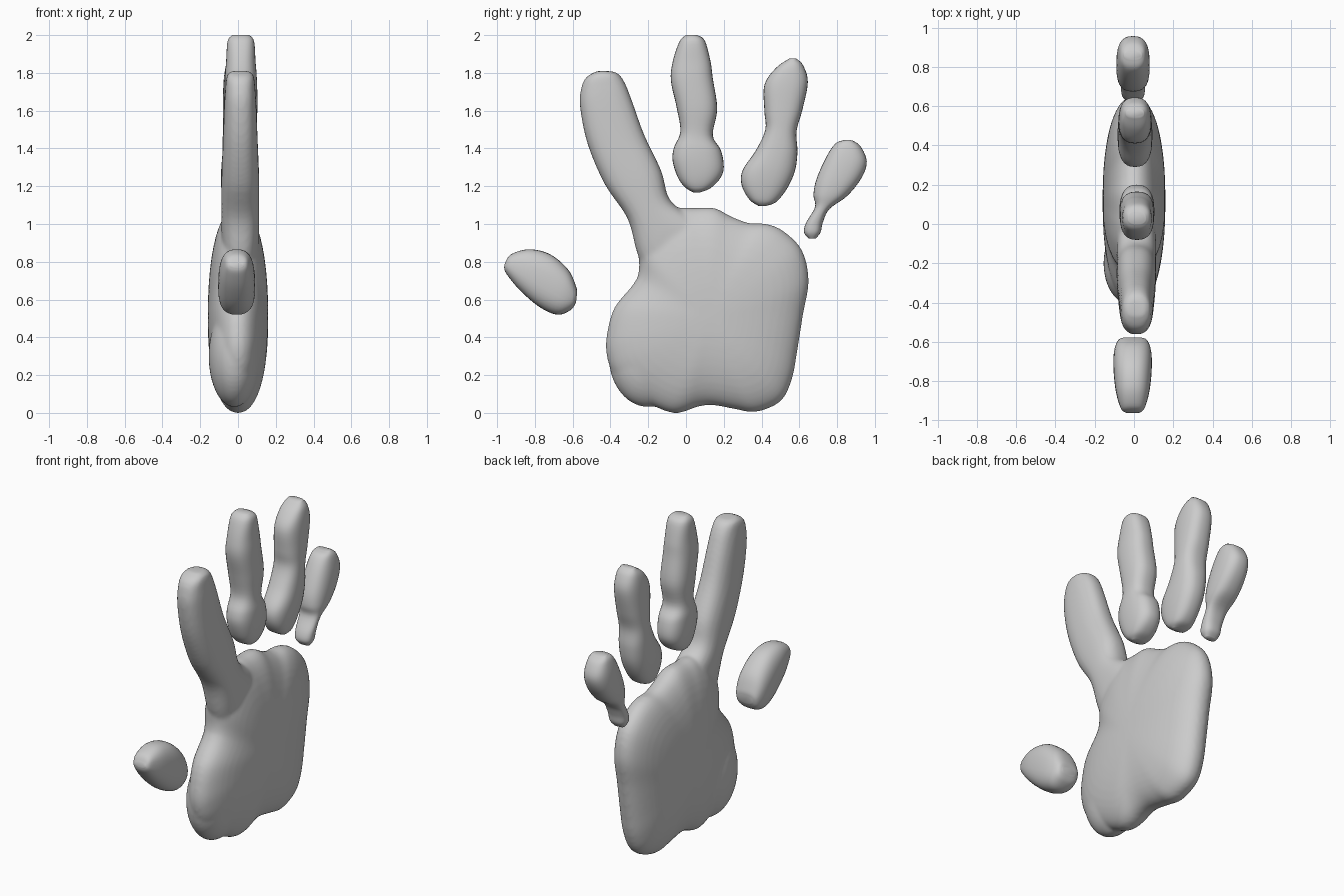
import bpy, bmesh, math
from mathutils import Vector

if "Cube" in bpy.data.objects:
    bpy.data.objects.remove(bpy.data.objects["Cube"])


def catmull(points, steps, closed=False):
    """Smooth a list of tuples of any dimension."""
    n, out = len(points), []
    for i in range(n if closed else n - 1):
        if closed:
            p = [points[(i + k) % n] for k in (-1, 0, 1, 2)]
        else:
            p = [points[min(max(i + k, 0), n - 1)] for k in (-1, 0, 1, 2)]
        for s in range(steps):
            t = s / steps
            out.append(tuple(
                0.5 * (2 * b + (c - a) * t + (2 * a - 5 * b + 4 * c - d) * t * t
                       + (3 * b - a - 3 * c + d) * t ** 3)
                for a, b, c, d in zip(*p)))
    if not closed:
        out.append(points[-1])
    return out


def spow(v, e):
    return math.copysign(abs(v) ** e, v)


def add_loft(bm, rings):
    """Skin a stack of equal rings and close both ends."""
    loops = [[bm.verts.new(p) for p in r] for r in rings]
    n = len(loops[0])
    for a, b in zip(loops, loops[1:]):
        for i in range(n):
            j = (i + 1) % n
            bm.faces.new((a[i], a[j], b[j], b[i]))
    for end in (loops[0], loops[-1]):
        bm.faces.new(end)


def add_finger(bm, sections, x0=0.0, sides=32, power=2.5):
    """Sections: (left y, left z, right y, right z, half thickness)."""
    rings = []
    for yl, zl, yr, zr, t in catmull(sections, 5):
        mid = Vector((x0, (yl + yr) / 2, (zl + zr) / 2))
        half = Vector((0, (yr - yl) / 2, (zr - zl) / 2))
        ring = []
        for k in range(sides):
            a = 2 * math.pi * k / sides
            ring.append(mid + half * spow(math.cos(a), 2 / power)
                        + Vector((t * spow(math.sin(a), 2 / power), 0, 0)))
        rings.append(ring)
    add_loft(bm, rings)


def add_pillow(bm, outline, centre, thick, x0=0.0, power=2.25, levels=24):
    """Inflate a closed y/z outline around its centre."""
    cy, cz = centre
    pts = catmull(outline, 5, closed=True)
    rings = []
    for k in range(levels + 1):
        a = math.radians(-89 + 178 * k / levels)
        s, x = math.cos(a) ** (2 / power), thick * spow(math.sin(a), 2 / power)
        rings.append([(x0 + x, cy + (y - cy) * s, cz + (z - cz) * s) for y, z in pts])
    add_loft(bm, rings)


def finish(bm, name):
    bmesh.ops.recalc_face_normals(bm, faces=bm.faces)
    mesh = bpy.data.meshes.new(name)
    bm.to_mesh(mesh)
    bm.free()
    for f in mesh.polygons:
        f.use_smooth = True
    obj = bpy.data.objects.new(name, mesh)
    bpy.context.collection.objects.link(obj)
    return obj


# Palm, heel mound and attached index finger, fused into one skin
palm = [(-.075, 0), (.07, .035), (.15, .04), (.26, .02), (.37, .005), (.5, .06),
        (.56, .175), (.59, .33), (.62, .52), (.65, .70), (.615, .86), (.52, .96),
        (.43, 1.0), (.335, 1.005), (.24, 1.04), (.15, 1.085), (.045, 1.085),
        (-.035, 1.085), (-.14, 1.04), (-.24, .9), (-.25, .75), (-.28, .68),
        (-.38, .555), (-.42, .41), (-.42, .305), (-.38, .2), (-.27, .095)]
mound = [(-.2 + .21 * math.cos(a * math.pi / 6), .3 + .27 * math.sin(a * math.pi / 6))
         for a in range(12)]
index = [(-.47, 1.81, -.42, 1.81, .045), (-.53, 1.775, -.365, 1.80, .07),
         (-.557, 1.71, -.325, 1.75, .078), (-.56, 1.61, -.285, 1.65, .085),
         (-.52, 1.42, -.22, 1.47, .092), (-.43, 1.21, -.13, 1.28, .1),
         (-.31, 1.03, -.08, 1.12, .1), (-.26, .85, .08, 1.0, .1),
         (-.2, .7, .15, .85, .09)]
bm = bmesh.new()
add_pillow(bm, palm, (.12, .5), .16)
add_pillow(bm, mound, (-.2, .3), .135, x0=-.02, power=2)
add_finger(bm, index, x0=.012)
hand = finish(bm, "palm_with_index_finger")
remesh = hand.modifiers.new("fuse", 'REMESH')
remesh.mode = 'VOXEL'
remesh.voxel_size = .013
remesh.use_smooth_shade = True
smooth = hand.modifiers.new("soften", 'SMOOTH')
smooth.factor = .5
smooth.iterations = 6

# Loose middle finger
middle = [(.0, 2.0, .06, 2.0, .045), (-.035, 1.965, .1, 1.97, .07),
          (-.07, 1.86, .13, 1.86, .078), (-.08, 1.76, .142, 1.77, .085),
          (-.05, 1.62, .165, 1.61, .088), (-.03, 1.49, .142, 1.47, .08),
          (-.065, 1.40, .185, 1.39, .088), (-.07, 1.33, .2, 1.30, .088),
          (-.04, 1.24, .18, 1.24, .08), (.0, 1.19, .13, 1.19, .065),
          (.04, 1.167, .075, 1.167, .04)]
# Loose ring finger
ring = [(.545, 1.875, .585, 1.875, .045), (.475, 1.825, .62, 1.84, .07),
        (.415, 1.735, .645, 1.75, .082), (.415, 1.60, .615, 1.60, .085),
        (.42, 1.50, .585, 1.49, .085), (.37, 1.39, .59, 1.38, .088),
        (.3, 1.285, .575, 1.275, .088), (.295, 1.205, .53, 1.18, .08),
        (.335, 1.13, .475, 1.115, .065), (.385, 1.095, .42, 1.095, .04)]
# Loose little finger
little = [(.84, 1.445, .88, 1.443, .045), (.79, 1.425, .925, 1.41, .065),
          (.74, 1.35, .957, 1.33, .08), (.69, 1.235, .93, 1.245, .085),
          (.675, 1.155, .855, 1.15, .08), (.683, 1.09, .76, 1.08, .065),
          (.635, 1.005, .725, 1.01, .06), (.625, .955, .712, .955, .055),
          (.65, .922, .685, .922, .035)]
# Loose thumb tip
thumb = [(-.963, .77, -.958, .795, .035), (-.95, .735, -.925, .84, .06),
         (-.88, .65, -.83, .866, .085), (-.775, .56, -.72, .84, .097),
         (-.68, .52, -.625, .76, .095), (-.61, .545, -.582, .67, .075),
         (-.582, .585, -.577, .63, .045)]

for name, sections, x0 in (("middle_finger", middle, .015), ("ring_finger", ring, .005),
                           ("little_finger", little, -.005), ("thumb", thumb, -.007)):
    bm = bmesh.new()
    add_finger(bm, sections, x0)
    finish(bm, name)
